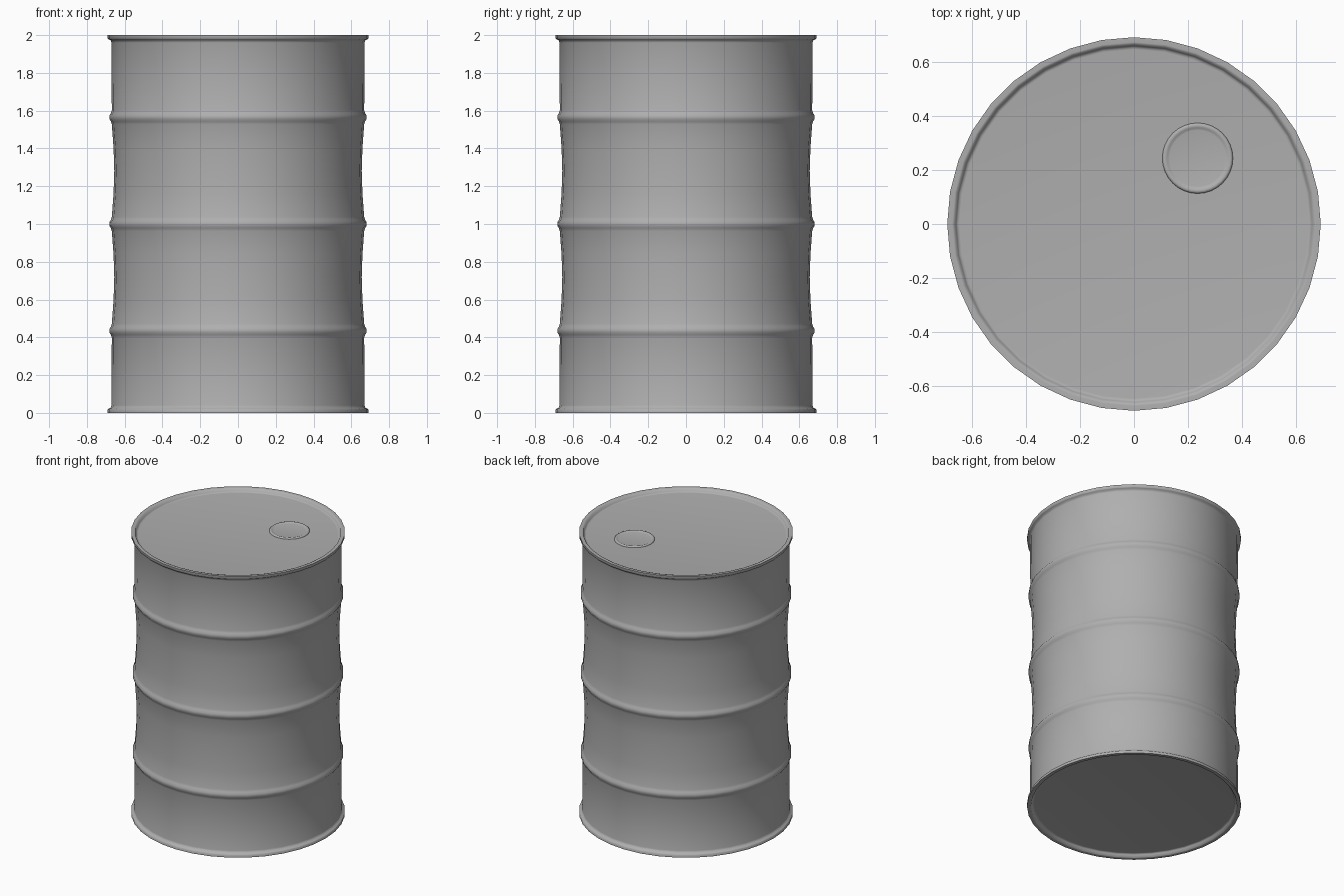
import bpy, math

if "Cube" in bpy.data.objects:
    bpy.data.objects.remove(bpy.data.objects["Cube"])

# Dark grey paint
paint = bpy.data.materials.new("grey_paint")
paint.diffuse_color = (0.43, 0.43, 0.43, 1)
paint.use_nodes = True
paint.node_tree.nodes["Principled BSDF"].inputs["Base Color"].default_value = paint.diffuse_color

def lathe(name, profile, sides, centre=(0, 0)):
    """Revolve (radius, z) points round a vertical axis; radius 0 becomes a pole."""
    verts, rings, faces = [], [], []
    for r, z in profile:
        count = sides if r > 0 else 1
        rings.append([len(verts) + i for i in range(count)])
        for i in range(count):
            a = 2 * math.pi * i / sides
            verts.append((r * math.cos(a), r * math.sin(a), z))
    for low, high in zip(rings, rings[1:]):
        for i in range(sides):
            j = (i + 1) % sides
            if len(low) == 1:
                faces.append((low[0], high[j], high[i]))
            elif len(high) == 1:
                faces.append((low[i], low[j], high[0]))
            else:
                faces.append((low[i], low[j], high[j], high[i]))
    mesh = bpy.data.meshes.new(name)
    mesh.from_pydata(verts, [], faces)
    mesh.update()
    mesh.materials.append(paint)
    obj = bpy.data.objects.new(name, mesh)
    obj.location = (centre[0], centre[1], 0)
    bpy.context.collection.objects.link(obj)
    bpy.ops.object.select_all(action='DESELECT')
    obj.select_set(True)
    bpy.context.view_layer.objects.active = obj
    bpy.ops.object.shade_smooth_by_angle(angle=math.radians(60))
    return obj

# Recessed base and bottom rim
base = [(0, 0.025), (0.645, 0.025), (0.652, 0.024), (0.658, 0.018), (0.665, 0.001),
        (0.672, 0.0), (0.69, 0.0), (0.69, 0.018), (0.685, 0.023), (0.674, 0.028),
        (0.67, 0.04), (0.67, 0.22)]
profile = list(base)

# Three rolled hoops with waisted walls between them
bead = [(0.668, -0.038), (0.673, -0.022), (0.681, -0.01),
        (0.681, 0.01), (0.673, 0.022), (0.668, 0.038)]
for n, hoop_z in enumerate((0.435, 1.0, 1.565)):
    profile += [(r, hoop_z + dz) for r, dz in bead]
    if n < 2:
        profile += [(0.659, hoop_z + 0.16), (0.655, hoop_z + 0.2825),
                    (0.659, hoop_z + 0.405)]

# Top rim and recessed lid mirror the base
profile += [(r, 2 - z) for r, z in reversed(base)]
lathe("drum_body", profile, 36)

# Low filler cap with a rounded raised ring
lathe("filler_cap", [(0.131, 1.972), (0.130, 1.978), (0.127, 1.982), (0.121, 1.984),
                     (0.114, 1.982), (0.109, 1.979), (0.104, 1.978), (0, 1.978)],
      32, (0.235, 0.243))
